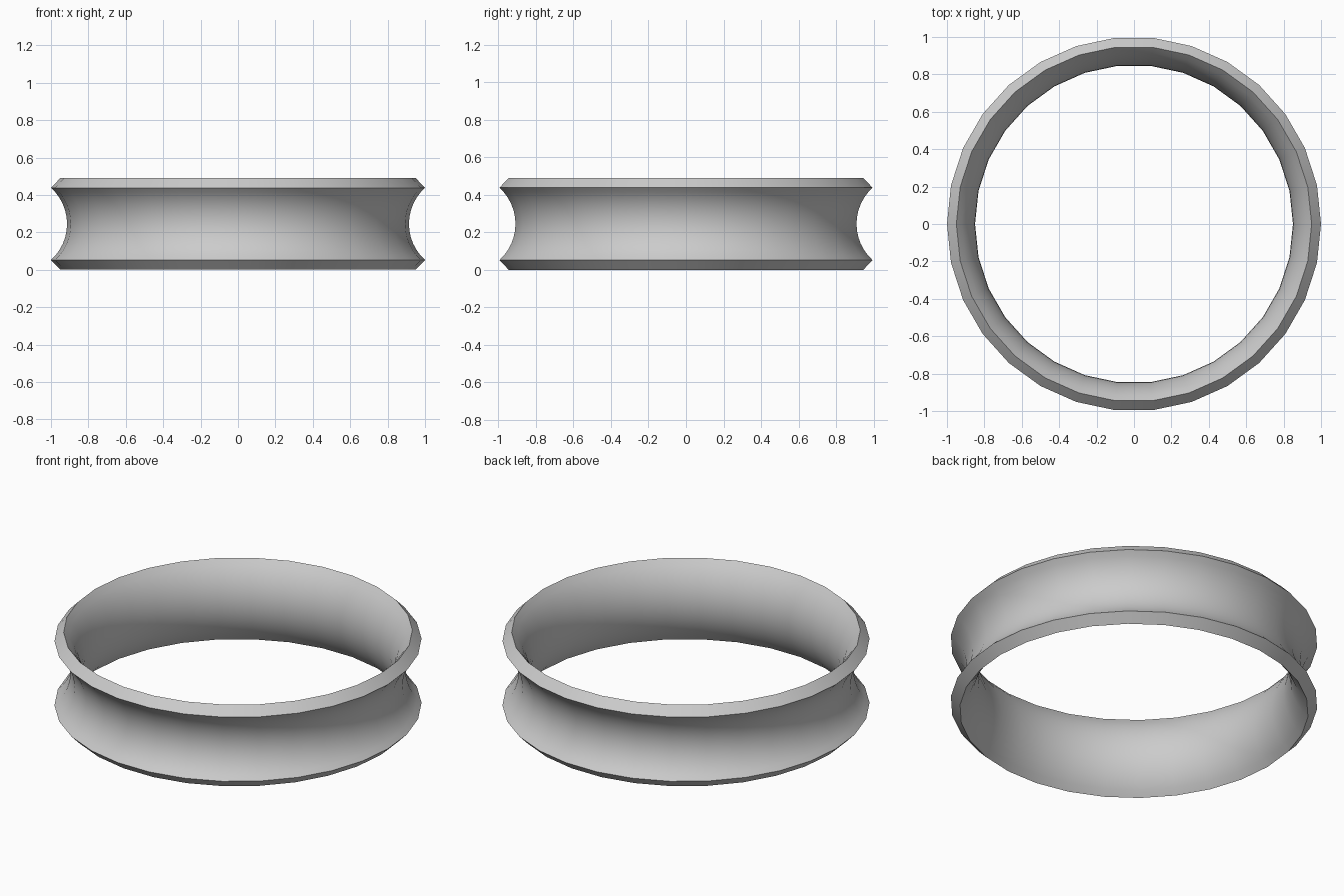
import bpy, bmesh, math

if "Cube" in bpy.data.objects:
    bpy.data.objects.remove(bpy.data.objects["Cube"])

SIDES = 30      # steps around the ring
STEPS = 12      # steps along each curved wall
MID = 0.245     # half the ring's height


def wall(rim_r, waist_r, half_h):
    """Circular arc bowing in from rim radius to waist radius, bottom to top."""
    sag = rim_r - waist_r
    rad = (half_h ** 2 + sag ** 2) / (2 * sag)
    top = math.asin(half_h / rad)
    angles = [-top + 2 * top * i / STEPS for i in range(STEPS + 1)]
    return [(waist_r + rad - rad * math.cos(a), MID + rad * math.sin(a)) for a in angles]


# Closed cross-section: outer groove up, inner wall back down
outer = wall(1.0, 0.914, 0.193)
inner = wall(0.95, 0.85, MID)
profile = outer + inner[::-1]

# Revolve the cross-section
bm = bmesh.new()
rings = []
for s in range(SIDES):
    a = 2 * math.pi * s / SIDES
    rings.append([bm.verts.new((r * math.cos(a), r * math.sin(a), z)) for r, z in profile])
n = len(profile)
for s in range(SIDES):
    p, q = rings[s], rings[(s + 1) % SIDES]
    for i in range(n):
        j = (i + 1) % n
        bm.faces.new((p[i], q[i], q[j], p[j]))
bmesh.ops.recalc_face_normals(bm, faces=bm.faces)

mesh = bpy.data.meshes.new("grooved_ring")
bm.to_mesh(mesh)
bm.free()
ring = bpy.data.objects.new("grooved_ring", mesh)
bpy.context.collection.objects.link(ring)

# Smooth walls with crisp rims
bpy.context.view_layer.objects.active = ring
ring.select_set(True)
bpy.ops.object.shade_smooth_by_angle(angle=math.radians(30))
